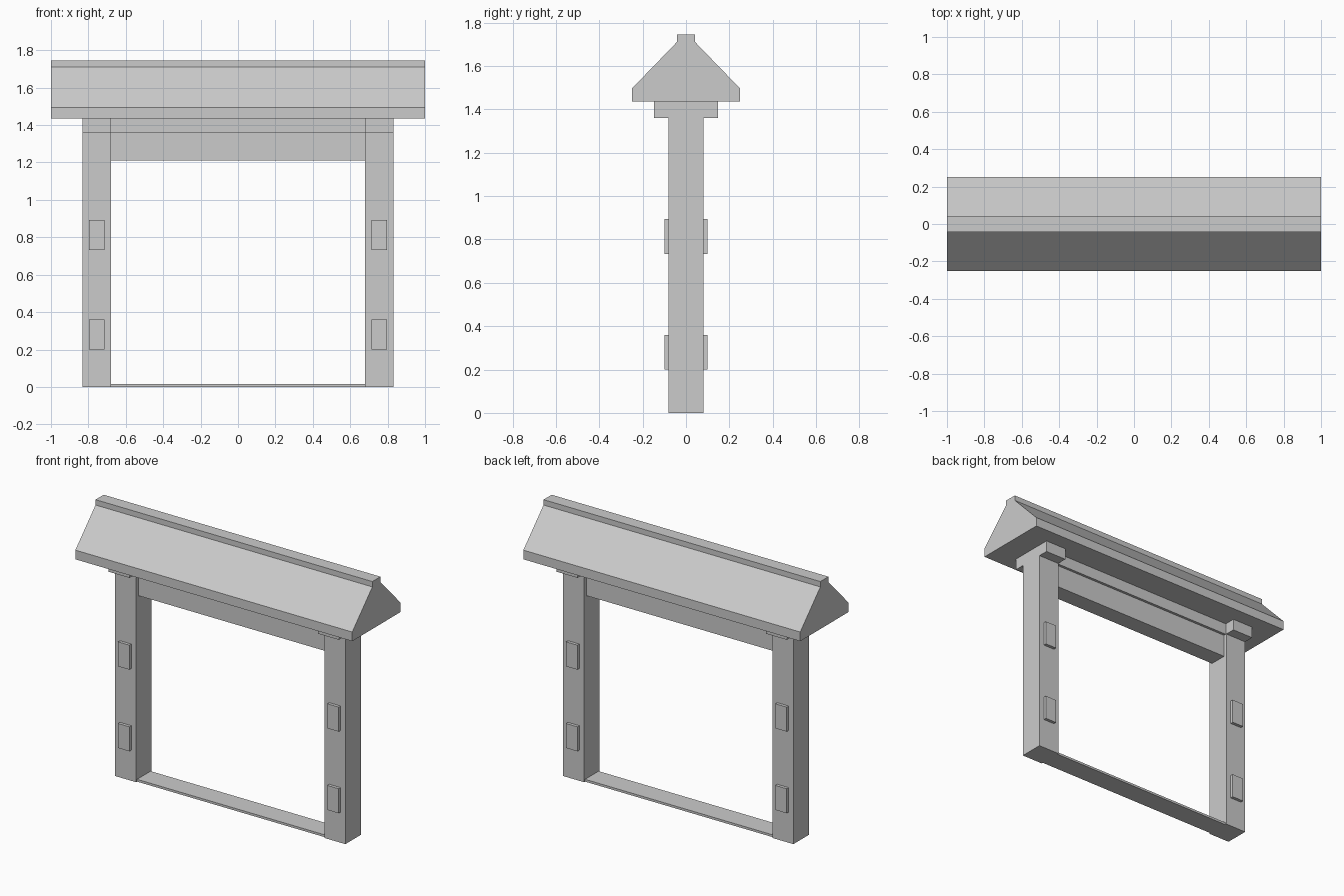
import bpy
import bmesh

cube = bpy.data.objects.get("Cube")
if cube:
    bpy.data.objects.remove(cube, do_unlink=True)

grey = bpy.data.materials.new("light_grey")
grey.use_nodes = True
grey.diffuse_color = (0.6, 0.6, 0.6, 1)
grey.node_tree.nodes["Principled BSDF"].inputs["Base Color"].default_value = (0.6, 0.6, 0.6, 1)


def extrude_profile(name, profile, x0, x1):
    """Extrude a closed (y, z) outline along x."""
    bm = bmesh.new()
    face = bm.faces.new([bm.verts.new((x0, y, z)) for y, z in profile])
    new = bmesh.ops.extrude_face_region(bm, geom=[face])["geom"]
    verts = [g for g in new if isinstance(g, bmesh.types.BMVert)]
    bmesh.ops.translate(bm, verts=verts, vec=(x1 - x0, 0, 0))
    bmesh.ops.recalc_face_normals(bm, faces=bm.faces[:])
    mesh = bpy.data.meshes.new(name)
    bm.to_mesh(mesh)
    bm.free()
    mesh.materials.append(grey)
    obj = bpy.data.objects.new(name, mesh)
    bpy.context.collection.objects.link(obj)
    return obj


def box(name, x, y, z):
    """Box from (low, high) ranges on each axis."""
    outline = [(y[0], z[0]), (y[1], z[0]), (y[1], z[1]), (y[0], z[1])]
    return extrude_profile(name, outline, *x)


# Gabled roof with a raised ridge cap
half = [(0.25, 1.435), (0.25, 1.495), (0.042, 1.71), (0.042, 1.745)]
extrude_profile("roof", half + [(-y, z) for y, z in reversed(half)], -1, 1)

# Beams and threshold between the posts
box("upper_beam", (-0.68, 0.68), (-0.075, 0.075), (1.36, 1.435))
box("lintel", (-0.68, 0.68), (-0.058, 0.058), (1.21, 1.36))
box("threshold", (-0.68, 0.68), (-0.07, 0.07), (0, 0.015))

for side, s in (("left", 1), ("right", -1)):
    # Post and the bracket carrying the roof
    span = sorted((s * 0.68, s * 0.832))
    box(side + "_post", span, (-0.08, 0.08), (0, 1.36))
    box(side + "_bracket", span, (-0.148, 0.148), (1.36, 1.435))
    # Raised blocks on the front and back of the post
    block = sorted((s * 0.715, s * 0.797))
    for face, d in (("front", -1), ("back", 1)):
        for level, z in (("lower", 0.2), ("upper", 0.733)):
            box(f"{side}_{face}_{level}_block", block,
                sorted((d * 0.08, d * 0.1)), (z, z + 0.16))
